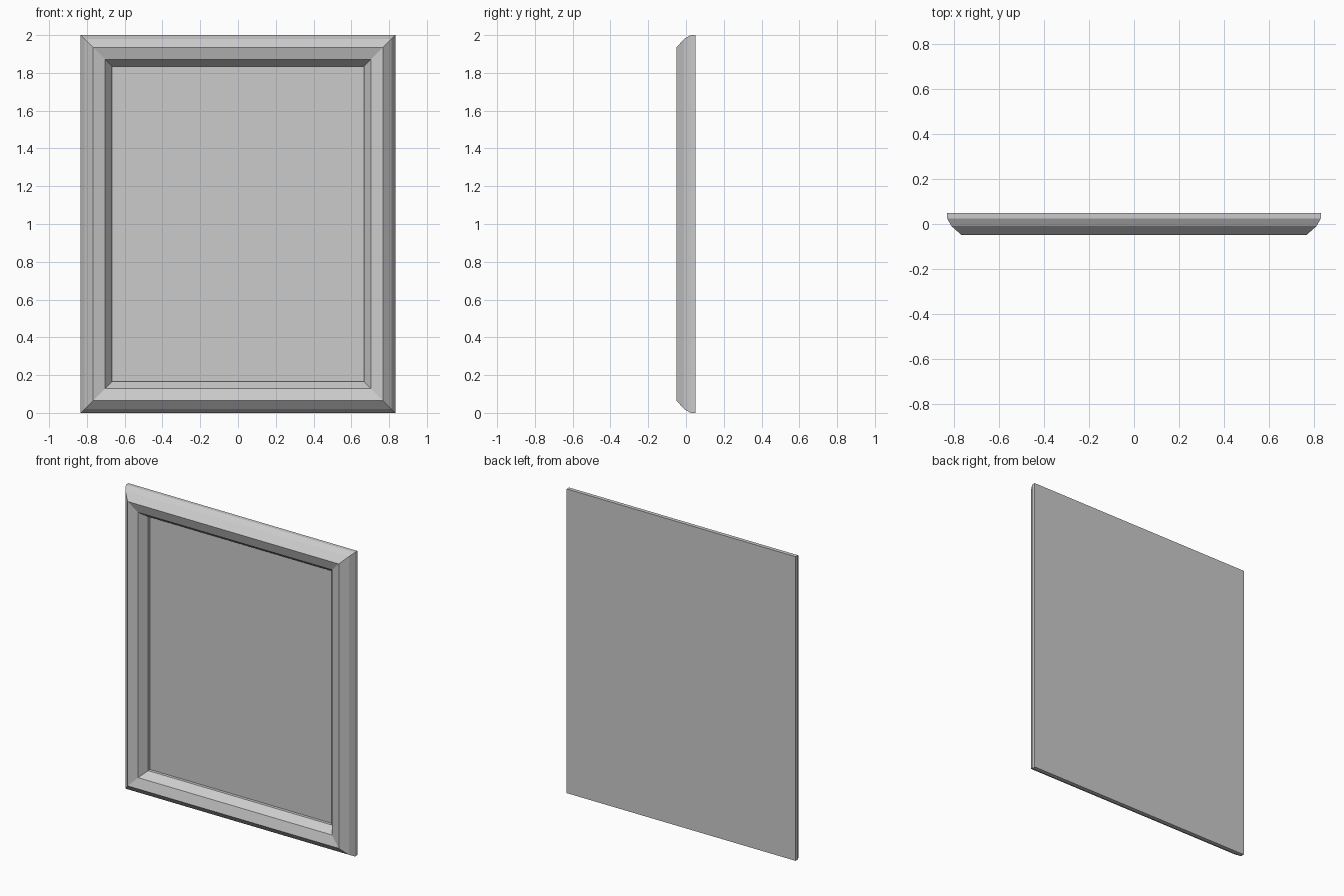
import bpy, bmesh

if "Cube" in bpy.data.objects:
    bpy.data.objects.remove(bpy.data.objects["Cube"])

W, H = 0.833, 2.0


def ring(bm, inset, y):
    x = W - inset
    return [bm.verts.new((px, y, pz)) for px, pz in
            ((-x, inset), (x, inset), (x, H - inset), (-x, H - inset))]


def swept_rect(name, profile, closed):
    """Mitred rectangle from a profile of (inset from outer edge, y)."""
    bm = bmesh.new()
    rings = [ring(bm, d, y) for d, y in profile]
    pairs = list(zip(rings, rings[1:]))
    if closed:
        pairs.append((rings[-1], rings[0]))
    else:
        bm.faces.new(rings[0])
        bm.faces.new(rings[-1])
    for a, b in pairs:
        for i in range(4):
            j = (i + 1) % 4
            bm.faces.new((a[i], a[j], b[j], b[i]))
    bmesh.ops.recalc_face_normals(bm, faces=bm.faces)
    mesh = bpy.data.meshes.new(name)
    bm.to_mesh(mesh)
    bm.free()
    obj = bpy.data.objects.new(name, mesh)
    bpy.context.collection.objects.link(obj)
    return obj


# Moulded frame: rounded outer edge, front ridge, stepped inner slope
swept_rect("frame_moulding", [
    (0, 0.05), (0, 0.025), (0.02, -0.01), (0.065, -0.05),
    (0.128, -0.03), (0.165, 0.02), (0.165, 0.05)], True)

# Recessed picture panel closing the back
swept_rect("picture_panel", [(0.165, 0.04), (0.165, 0.05)], False)
